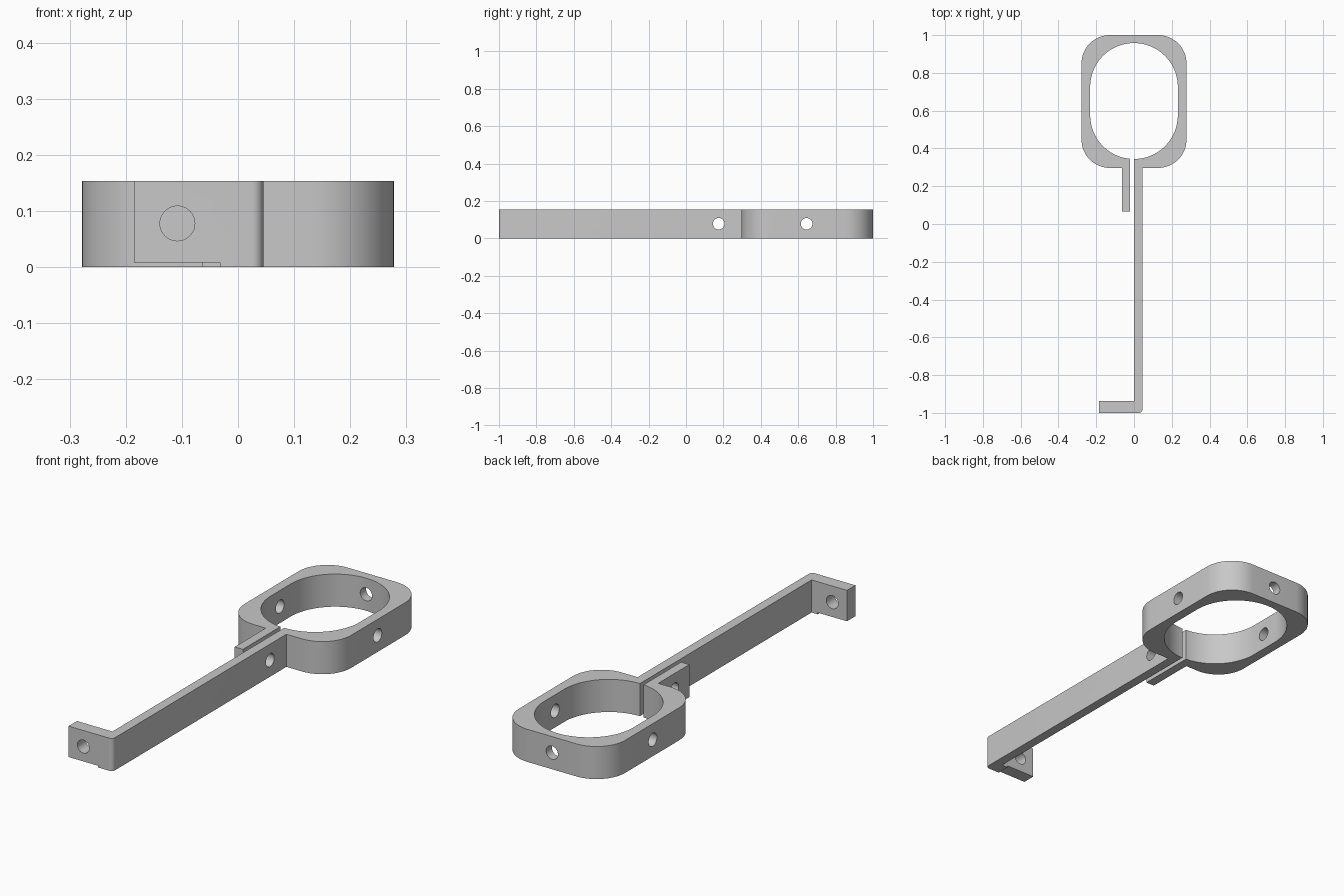
import bpy, bmesh
from math import sin, cos, radians
from mathutils import Matrix, Vector

cube = bpy.data.objects.get("Cube")
if cube:
    bpy.data.objects.remove(cube, do_unlink=True)

HEIGHT = 0.154
MID = 0.078
HOLE_R = 0.031

# Material
grey = bpy.data.materials.new("plain_grey")
grey.use_nodes = True
colour = (0.58, 0.58, 0.58, 1)
grey.diffuse_color = colour
grey.node_tree.nodes["Principled BSDF"].inputs["Base Color"].default_value = colour


def arc(cx, cy, r, start, end, steps=16):
    angles = [radians(start + (end - start) * i / steps) for i in range(steps + 1)]
    return [(cx + r * cos(a), cy + r * sin(a)) for a in angles]


def make_object(name, bm):
    bmesh.ops.recalc_face_normals(bm, faces=bm.faces)
    mesh = bpy.data.meshes.new(name)
    bm.to_mesh(mesh)
    bm.free()
    mesh.materials.append(grey)
    obj = bpy.data.objects.new(name, mesh)
    bpy.context.collection.objects.link(obj)
    return obj


def hole_cutter(name, centre, length, axis):
    bm = bmesh.new()
    turn = Matrix.Rotation(radians(90), 4, 'Y' if axis == 'X' else 'X')
    bmesh.ops.create_cone(bm, cap_ends=True, segments=40, radius1=HOLE_R,
                          radius2=HOLE_R, depth=length,
                          matrix=Matrix.Translation(centre) @ turn)
    return make_object(name, bm)


# Outline of the split clamp ring, its tab, the long arm and the foot
outline = [(-0.185, -1)]
outline += arc(0.025, -0.98, 0.02, -90, 0, 8)             # rounded heel
outline += [(0.045, 0.297)]
outline += arc(0.128, 0.447, 0.15, -90, 0)                # ring outside
outline += arc(0.128, 0.85, 0.15, 0, 90)
outline += arc(-0.128, 0.85, 0.15, 90, 180)
outline += arc(-0.128, 0.447, 0.15, 180, 270)
outline += [(-0.063, 0.297), (-0.063, 0.065), (-0.02, 0.065)]  # tab
outline += arc(0, 0.576, 0.232, -95, -180, 24)            # ring opening
outline += arc(0, 0.726, 0.232, 180, 0, 48)
outline += arc(0, 0.576, 0.232, 0, -90, 24)
outline += [(0, -0.937), (-0.185, -0.937)]                # arm inside, foot

bm = bmesh.new()
base = bm.faces.new([bm.verts.new((x, y, 0)) for x, y in outline])
top = bmesh.ops.extrude_face_region(bm, geom=[base])
bmesh.ops.translate(bm, vec=(0, 0, HEIGHT),
                    verts=[v for v in top["geom"] if isinstance(v, bmesh.types.BMVert)])
bracket = make_object("clamp_bracket", bm)

# Screw holes and the shallow relief under the foot
cutters = [
    hole_cutter("ring_side_hole_cutter", Vector((0, 0.645, MID)), 0.8, 'X'),
    hole_cutter("tab_hole_cutter", Vector((0, 0.175, MID)), 0.4, 'X'),
    hole_cutter("ring_back_hole_cutter", Vector((0, 0.98, MID)), 0.2, 'Y'),
    hole_cutter("foot_hole_cutter", Vector((-0.108, -0.97, MID)), 0.2, 'Y'),
]
bm = bmesh.new()
bmesh.ops.create_cube(bm, size=1, matrix=Matrix.Translation((-0.182, -1, -0.042))
                      @ Matrix.Diagonal((0.3, 0.3, 0.1, 1)))
cutters.append(make_object("foot_relief_cutter", bm))

bpy.context.view_layer.objects.active = bracket
bracket.select_set(True)
for cutter in cutters:
    cutter.hide_render = True
    mod = bracket.modifiers.new(cutter.name, 'BOOLEAN')
    mod.operation = 'DIFFERENCE'
    mod.solver = 'EXACT'
    mod.object = cutter
    bpy.ops.object.modifier_apply(modifier=mod.name)
for cutter in cutters:
    bpy.data.objects.remove(cutter, do_unlink=True)

bpy.ops.object.shade_smooth_by_angle(angle=radians(30))
